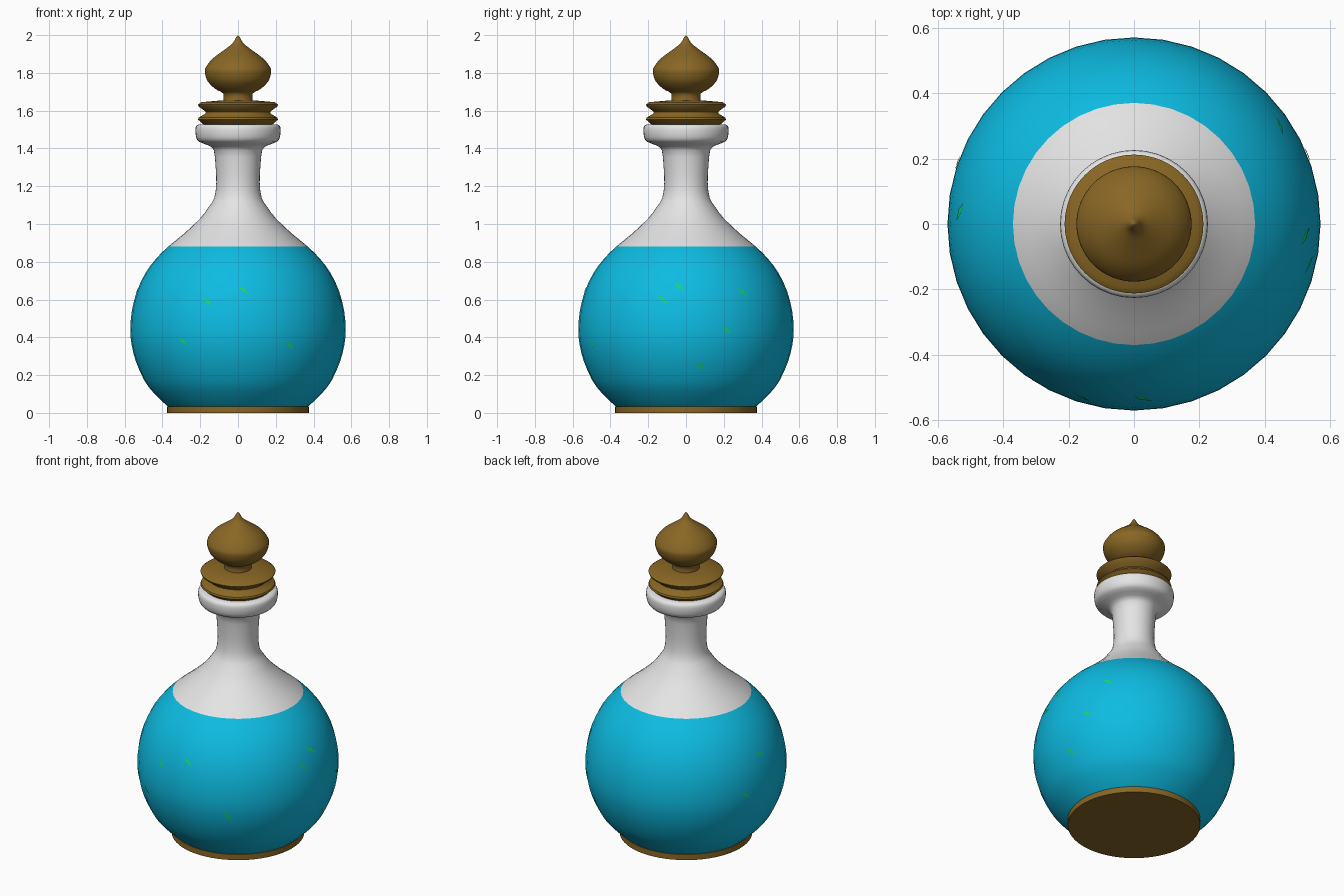
import bpy, bmesh, math
from mathutils import Vector

if "Cube" in bpy.data.objects:
    bpy.data.objects.remove(bpy.data.objects["Cube"])


def material(name, rgb):
    m = bpy.data.materials.new(name)
    m.diffuse_color = (*rgb, 1)
    m.use_nodes = True
    m.node_tree.nodes["Principled BSDF"].inputs["Base Color"].default_value = m.diffuse_color
    return m


WHITE = material("clear white glass", (0.78, 0.78, 0.78))
BLUE = material("blue potion", (0.004, 0.50, 0.76))
BRONZE = material("bronze", (0.25, 0.135, 0.018))
GREEN = material("green fleck", (0.01, 0.68, 0.12))


def smooth_curve(pts, steps):
    """Catmull-Rom curve through the profile points."""
    out = []
    for i in range(len(pts) - 1):
        p0, p1, p2, p3 = (Vector(pts[min(max(j, 0), len(pts) - 1)]) for j in range(i - 1, i + 3))
        for s in range(steps):
            t = s / steps
            out.append(tuple(0.5 * (2 * p1 + (p2 - p0) * t + (2 * p0 - 5 * p1 + 4 * p2 - p3) * t * t
                                    + (3 * p1 - p0 - 3 * p2 + p3) * t ** 3)))
    return out + [pts[-1]]


def make_object(name, bm, mats, angle):
    bmesh.ops.recalc_face_normals(bm, faces=bm.faces)
    me = bpy.data.meshes.new(name)
    bm.to_mesh(me)
    bm.free()
    for m in mats:
        me.materials.append(m)
    ob = bpy.data.objects.new(name, me)
    bpy.context.collection.objects.link(ob)
    bpy.ops.object.select_all(action='DESELECT')
    ob.select_set(True)
    bpy.context.view_layer.objects.active = ob
    bpy.ops.object.shade_smooth_by_angle(angle=math.radians(angle))
    return ob


def lathe(name, profile, mats, sides=40, angle=35):
    """Spin an (r, z) profile into a closed solid."""
    bm = bmesh.new()
    rings = []
    for r, z in profile:
        if r < 1e-4:
            rings.append([bm.verts.new((0, 0, z))] * sides)
        else:
            rings.append([bm.verts.new((r * math.cos(a), r * math.sin(a), z))
                          for a in (2 * math.pi * k / sides for k in range(sides))])
    for lo, hi in zip(rings, rings[1:]):
        for k in range(sides):
            n = (k + 1) % sides
            bm.faces.new(dict.fromkeys((lo[k], lo[n], hi[n], hi[k])))
    for ring in (rings[0], rings[-1]):
        if ring[0] != ring[1]:
            bm.faces.new(ring)
    return make_object(name, bm, mats, angle)


# Bottle: belly filled with potion up to the fill line, white above
FILL = 0.88
belly = [(0.365, 0.03), (0.395, 0.055), (0.45, 0.11), (0.495, 0.17), (0.54, 0.27), (0.563, 0.36),
         (0.57, 0.44), (0.562, 0.54), (0.535, 0.645), (0.49, 0.74), (0.435, 0.815), (0.37, FILL)]
neck = [(0.285, 0.95), (0.20, 1.03), (0.155, 1.09), (0.125, 1.14), (0.115, 1.22), (0.119, 1.31),
        (0.128, 1.39), (0.155, 1.415), (0.205, 1.435), (0.222, 1.46), (0.226, 1.50), (0.22, 1.52), (0.205, 1.528)]
bottle = lathe("bottle", smooth_curve(belly + neck, 2), [WHITE, BLUE], angle=50)
for f in bottle.data.polygons:
    f.material_index = 1 if f.center.z < FILL else 0

# Base plate
lathe("base_plate", [(0.375, 0), (0.375, 0.035)], [BRONZE], 64)

# Stopper: two flared discs with a groove between
lathe("stopper_discs", [(0.18, 1.525), (0.19, 1.533), (0.212, 1.553), (0.208, 1.563), (0.175, 1.583),
                        (0.17, 1.592), (0.178, 1.60), (0.208, 1.622), (0.212, 1.632), (0.195, 1.645),
                        (0.08, 1.655)], [BRONZE], 64)

# Stopper stem and onion-shaped finial
lathe("stopper_finial", smooth_curve(
    [(0.08, 1.64), (0.078, 1.69), (0.12, 1.715), (0.16, 1.755), (0.175, 1.80), (0.17, 1.83), (0.135, 1.875),
     (0.075, 1.92), (0.03, 1.955), (0.012, 1.985), (0, 2.0)], 3), [BRONZE], 64, 60)


# Green flecks: thin slanted slivers lying on the belly, (azimuth in degrees, height)
def belly_radius(z):
    for (r0, z0), (r1, z1) in zip(belly, belly[1:]):
        if z0 <= z <= z1:
            return r0 + (r1 - r0) * (z - z0) / (z1 - z0)


bm = bmesh.new()
for az, z in [(253, 0.59), (273, 0.65), (239, 0.38), (299, 0.36), (-4, 0.67), (34, 0.64), (22, 0.44),
              (8, 0.25), (-13, 0.60), (176, 0.65), (161, 0.45)]:
    corners = []
    for du, dz in ((-0.028, 0.02), (-0.008, -0.004), (0.028, -0.024), (0.006, 0.008)):
        r = belly_radius(z + dz) + 0.003
        a = math.radians(az) + du / r
        corners.append(bm.verts.new((r * math.cos(a), r * math.sin(a), z + dz)))
    bm.faces.new(corners)
flecks = make_object("potion_flecks", bm, [GREEN], 30)
# Face every fleck outward
for f in flecks.data.polygons:
    if f.normal.dot(f.center - Vector((0, 0, 0.44))) < 0:
        f.flip()
